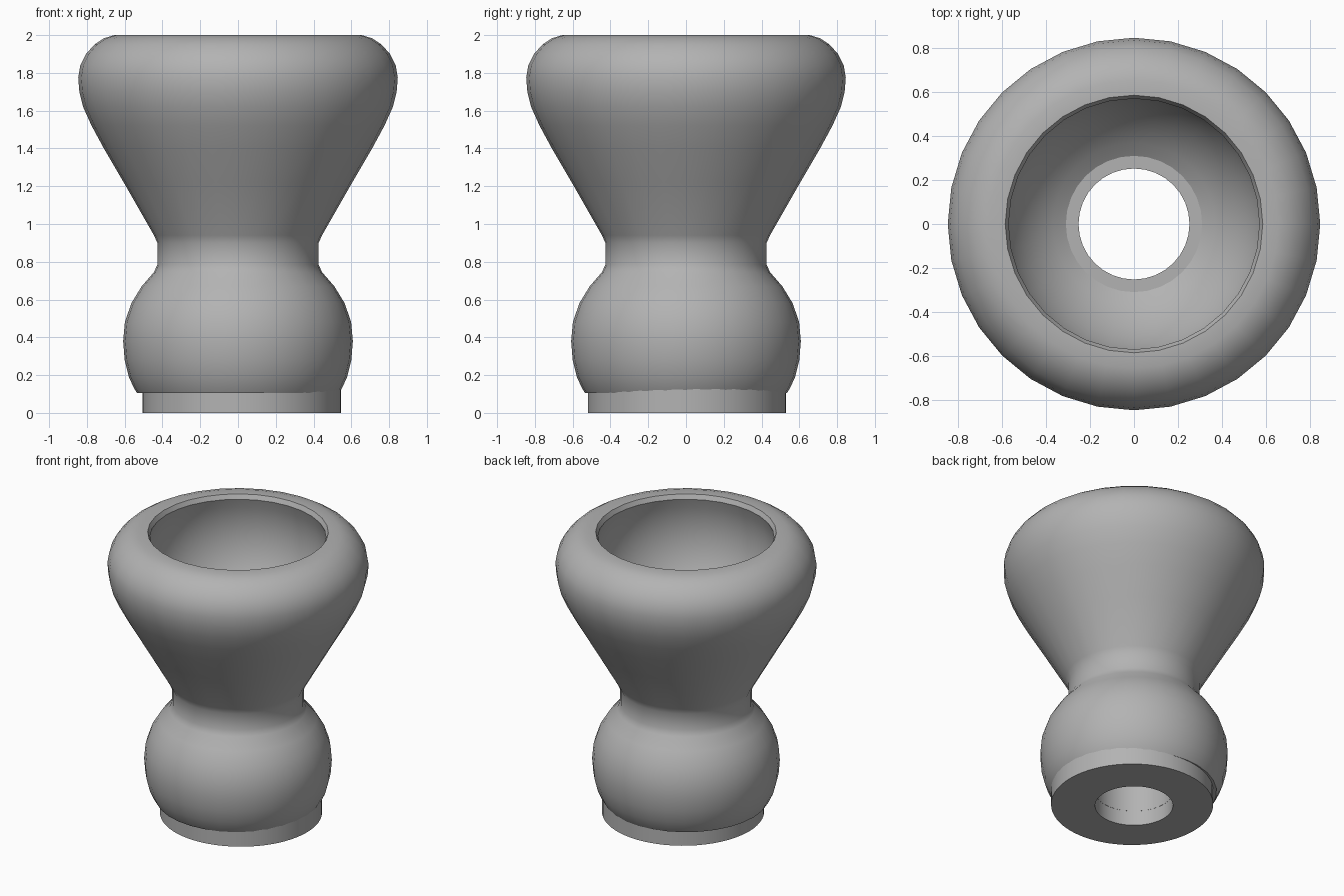
import bpy, bmesh
from math import sin, cos, tau, radians

old = bpy.data.objects.get("Cube")
if old:
    bpy.data.objects.remove(old, do_unlink=True)

grey = bpy.data.materials.new("plain grey")
grey.use_nodes = True
colour = (0.45, 0.45, 0.45, 1)
grey.diffuse_color = colour
grey.node_tree.nodes["Principled BSDF"].inputs["Base Color"].default_value = colour


def lathe(name, profile, sides, shifted=(), shift=(0, 0)):
    """Turn a closed (radius, z) profile; rings listed in shifted sit off centre."""
    bm = bmesh.new()
    rings = []
    for i, (r, z) in enumerate(profile):
        ox, oy = shift if i in shifted else (0, 0)
        rings.append([bm.verts.new((ox + r * cos(tau * k / sides),
                                    oy + r * sin(tau * k / sides), z))
                      for k in range(sides)])
    for i, ring in enumerate(rings):
        above = rings[(i + 1) % len(rings)]
        for k in range(sides):
            n = (k + 1) % sides
            bm.faces.new((ring[k], ring[n], above[n], above[k]))
    bmesh.ops.recalc_face_normals(bm, faces=bm.faces)
    mesh = bpy.data.meshes.new(name)
    bm.to_mesh(mesh)
    bm.free()
    mesh.materials.append(grey)
    obj = bpy.data.objects.new(name, mesh)
    bpy.context.collection.objects.link(obj)
    bpy.ops.object.select_all(action="DESELECT")
    obj.select_set(True)
    bpy.context.view_layer.objects.active = obj
    bpy.ops.object.shade_smooth_by_angle(angle=radians(32))
    return obj


# Outer silhouette: ball, neck, flared cup and rounded rim
ball = [(0.535, 0.105), (0.55, 0.13), (0.578, 0.19), (0.6, 0.28), (0.608, 0.38),
        (0.599, 0.48), (0.565, 0.58), (0.51, 0.67), (0.445, 0.745), (0.427, 0.785)]
cup = [(0.427, 0.9), (0.445, 0.94), (0.605, 1.22), (0.71, 1.4), (0.775, 1.52),
       (0.82, 1.62), (0.84, 1.7), (0.846, 1.775), (0.835, 1.84), (0.805, 1.9),
       (0.76, 1.95), (0.71, 1.983), (0.655, 2.0)]

# Inside: bevelled mouth, spherical socket, ledge and bore
mouth = [(0.585, 2.0)]
R, centre = 0.61, 1.75
start, end = radians(21), radians(-59.5)
socket = [(R * cos(start + (end - start) * t / 12),
           centre + R * sin(start + (end - start) * t / 12)) for t in range(13)]
ledge_z = socket[-1][1]
bore = [(0.252, ledge_z), (0.252, 0.105)]
lathe("socket_body", ball + cup + mouth + socket + bore, 32)

# Slightly off-centre collar under the ball
collar = [(0.252, 0.0), (0.525, 0.0), (0.525, 0.18), (0.28, 0.18),
          (0.28, 0.105), (0.252, 0.105)]
lathe("base_collar", collar, 64, shifted=(1, 2), shift=(0.02, 0.005))
